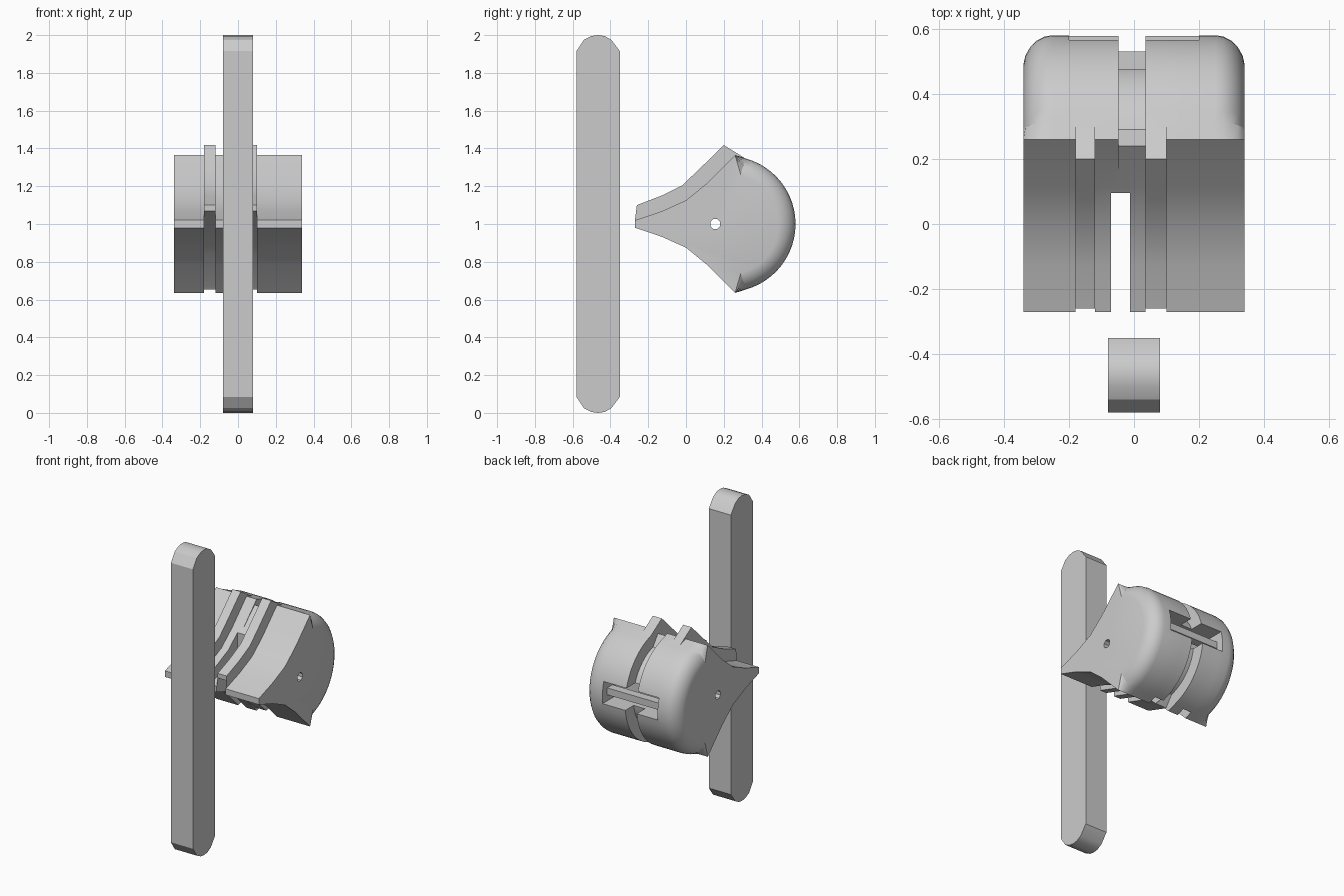
import bpy, bmesh, math

old = bpy.data.objects.get("Cube")
if old:
    bpy.data.objects.remove(old, do_unlink=True)

grey = bpy.data.materials.new("light grey")
grey.use_nodes = True
colour = (0.6, 0.6, 0.6, 1)
grey.diffuse_color = colour
grey.node_tree.nodes["Principled BSDF"].inputs["Base Color"].default_value = colour


def loft(name, sections):
    """Skin a list of (x, [(y, z), ...]) sections into a closed solid."""
    bm = bmesh.new()
    rings = [[bm.verts.new((x, y, z)) for y, z in pts] for x, pts in sections]
    n = len(rings[0])
    for a, b in zip(rings, rings[1:]):
        for i in range(n):
            j = (i + 1) % n
            bm.faces.new((a[i], a[j], b[j], b[i]))
    bm.faces.new(rings[0])
    bm.faces.new(rings[-1][::-1])
    bmesh.ops.remove_doubles(bm, verts=bm.verts, dist=0.0005)
    bmesh.ops.recalc_face_normals(bm, faces=bm.faces)
    mesh = bpy.data.meshes.new(name)
    bm.to_mesh(mesh)
    bm.free()
    obj = bpy.data.objects.new(name, mesh)
    bpy.context.collection.objects.link(obj)
    mesh.materials.append(grey)
    return obj


def box(name, x0, x1, y0, y1, z0, z1):
    rect = [(y0, z0), (y1, z0), (y1, z1), (y0, z1)]
    return loft(name, [(x0, rect), (x1, rect)])


def cut(target, cutter):
    cutter.hide_render = True
    mod = target.modifiers.new("cut", 'BOOLEAN')
    mod.operation = 'DIFFERENCE'
    mod.solver = 'EXACT'
    mod.object = cutter
    bpy.context.view_layer.objects.active = target
    bpy.ops.object.modifier_apply(modifier=mod.name)
    bpy.data.objects.remove(cutter, do_unlink=True)


def arc(r, steps=24):
    """Rounded back of the hub, from top to bottom."""
    angles = [math.radians(75 - 150 * i / steps) for i in range(steps + 1)]
    return [(0.22 + r * math.cos(a), 1 + r * math.sin(a)) for a in angles]


def mirrored(upper, r):
    lower = [(y, 2 - z) for y, z in reversed(upper)]
    return upper + arc(r) + lower


# Cross-sections of the hub: plain body, raised rib, recessed core
front = [(-0.27, 1.02), (-0.13, 1.067), (0, 1.125), (0.11, 1.215), (0.26, 1.365)]
core_front = front[:-1] + [(0.24, 1.335)]
rib_top = [(-0.26, 1.1), (-0.13, 1.15), (-0.02, 1.205), (0.08, 1.3), (0.2, 1.418)]
rib_low = [(0.3, 0.67), (0.13, 0.84), (0.02, 0.935), (-0.13, 1.01), (-0.26, 1.07)]
R = 0.36
body = mirrored(front, R)
rib = rib_top + arc(R) + rib_low
core = mirrored(core_front, 0.275)

# Rounded outer shoulder: distance in from the side face, back radius
shoulder = [(0, 0.27), (0.006, 0.297), (0.02, 0.322), (0.04, 0.343),
            (0.065, 0.356), (0.09, R)]
right_side = [(-0.34 + d, mirrored(front, r)) for d, r in shoulder]
left_side = [(0.34 - d, mirrored(front, r)) for d, r in reversed(shoulder)]
hub = loft("hub", right_side + [
    (-0.18, body), (-0.18, rib), (-0.12, rib), (-0.12, body),
    (-0.047, body), (-0.047, core), (0.035, core), (0.035, rib),
    (0.1, rib), (0.1, body)] + left_side)

# Axle hole, front slot and rear pocket
hole = [(0.155 + 0.028 * math.cos(math.pi * (i + 0.5) / 4),
         1 + 0.028 * math.sin(math.pi * (i + 0.5) / 4)) for i in range(8)]
cut(hub, loft("hole_cutter", [(-0.5, hole), (0.5, hole)]))
cut(hub, box("slot_cutter", -0.07, -0.012, -0.4, 0.095, 0.4, 1.6))
cut(hub, box("pocket_cutter", -0.2, 0.2, 0.44, 0.7, 0.96, 1.1))

# Cross pin in the pocket
pin = box("pocket_pin", -0.201, 0.201, 0.475, 0.53, 1.0, 1.045)

# Upright bar with chamfered ends
end = [(-0.58, 1.915), (-0.54, 1.975), (-0.5, 1.995), (-0.465, 2.0),
       (-0.43, 1.995), (-0.395, 1.975), (-0.35, 1.915)]
outline = end + [(y, 2 - z) for y, z in reversed(end)]
bar = loft("upright_bar", [(-0.08, outline), (0.08, outline)])

# Smooth the curved surfaces, keep edges crisp
for obj in (hub, pin, bar):
    bpy.ops.object.select_all(action='DESELECT')
    obj.select_set(True)
    bpy.context.view_layer.objects.active = obj
    bpy.ops.object.shade_smooth_by_angle(angle=math.radians(25))
